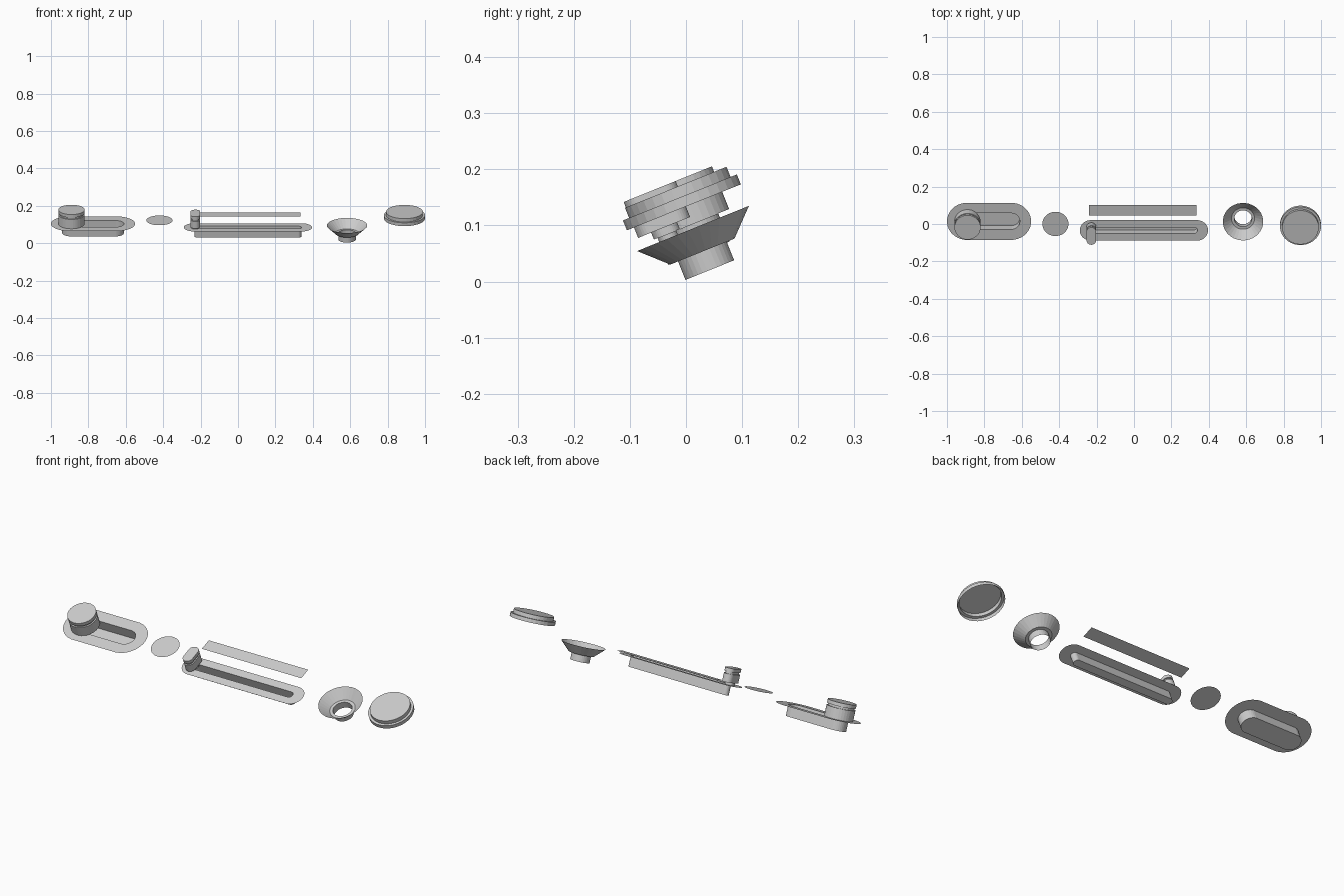
import bpy, bmesh, math
from mathutils import Matrix

if "Cube" in bpy.data.objects:
    bpy.data.objects.remove(bpy.data.objects["Cube"])

# Everything lies on a panel tilted about x; parts are laid out in panel space (x, v, w)
TILT = Matrix.Rotation(math.radians(22), 4, 'X')
N = 32
PLATE_W = 0.091


def outline(cx, cv, w, r, hx=0.0, hv=0.0):
    """Circle, or a stadium stretched by hx along x or hv along v."""
    pts = []
    for i in range(N):
        a = (i + 0.5) * 2 * math.pi / N
        c, s = math.cos(a), math.sin(a)
        pts.append((cx + r * c + math.copysign(hx, c),
                    cv + r * s + math.copysign(hv, s), w))
    return pts


def build(name, rings, cap_first=False, cap_last=False):
    bm = bmesh.new()
    loops = [[bm.verts.new(p) for p in ring] for ring in rings]
    for a, b in zip(loops, loops[1:]):
        n = len(a)
        for i in range(n):
            j = (i + 1) % n
            bm.faces.new((a[i], a[j], b[j], b[i]))
    if cap_first:
        bm.faces.new(loops[0][::-1])
    if cap_last:
        bm.faces.new(loops[-1])
    bm.transform(TILT)
    mesh = bpy.data.meshes.new(name)
    bm.to_mesh(mesh)
    bm.free()
    obj = bpy.data.objects.new(name, mesh)
    bpy.context.collection.objects.link(obj)
    return obj


def lathe(name, cx, cv, profile, hx=0.0, hv=0.0, **caps):
    return build(name, [outline(cx, cv, w, r, hx, hv) for r, w in profile], **caps)


def slot_plate(name, cx, cv, hx, r_out, slot_hx, r_slot, depth):
    """Flat rounded plate with a sunken, closed slot."""
    rings = [outline(cx, cv, PLATE_W, r_out, hx),
             outline(cx, cv, PLATE_W, r_slot, slot_hx),
             outline(cx, cv, PLATE_W - depth, r_slot, slot_hx)]
    return build(name, rings, cap_last=True)


# Wide slider: plate with slot and round grooved knob
slot_plate("wide_slider_plate", -0.775, 0.052, 0.118, 0.107, 0.118, 0.047, 0.054)
lathe("wide_slider_knob", -0.89, 0.05,
      [(0.07, PLATE_W), (0.07, 0.145), (0.063, 0.145), (0.063, 0.155),
       (0.07, 0.155), (0.07, 0.173)], cap_first=True, cap_last=True)

# Flat round disc
lathe("round_disc", -0.42, 0.046, [(0.07, 0.113)], cap_last=True)

# Long slider: narrow plate with slot, oblong grooved knob on a post
slot_plate("long_slider_plate", 0.053, 0.0, 0.284, 0.059, 0.268, 0.018, 0.052)
lathe("long_slider_post", -0.228, 0.0, [(0.022, PLATE_W), (0.022, 0.106)],
      hv=0.003, cap_first=True, cap_last=True)
lathe("long_slider_knob", -0.228, 0.0,
      [(0.026, 0.104), (0.026, 0.145), (0.020, 0.145), (0.020, 0.155),
       (0.026, 0.155), (0.026, 0.173)], hv=0.024, cap_first=True, cap_last=True)

# Flat rectangular strip
build("flat_strip", [[(-0.24, 0.095, 0.115), (0.334, 0.095, 0.115),
                      (0.334, 0.156, 0.115), (-0.24, 0.156, 0.115)]], cap_last=True)

# Open funnel with a short tube
lathe("funnel", 0.583, 0.047,
      [(0.047, 0.003), (0.047, 0.0385), (0.062, 0.0385), (0.108, 0.083)])

# Stepped cap, hollow underneath
lathe("stepped_cap", 0.89, 0.046,
      [(0.11, 0.124), (0.11, 0.143), (0.098, 0.143), (0.098, 0.1625)], cap_last=True)
